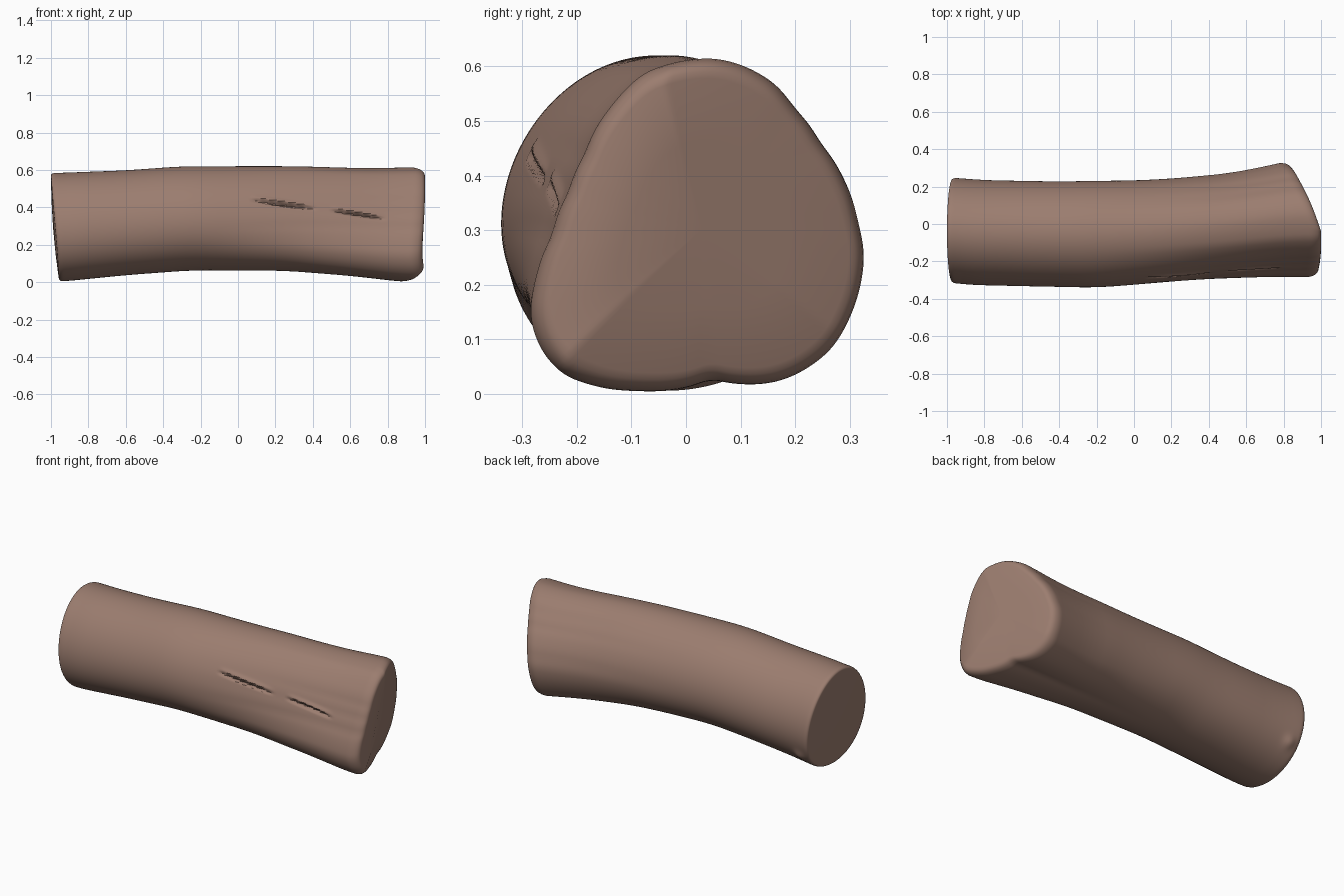
import bpy, bmesh, math

if "Cube" in bpy.data.objects:
    bpy.data.objects.remove(bpy.data.objects["Cube"])

NS, NA = 130, 240          # rings along the log, points around it

# Log outline along x: lowest/highest z and nearest/farthest y
TOP = [(-1, .583), (-.6, .598), (-.3, .62), (.3, .621), (.7, .61), (.98, .617)]
BOTTOM = [(-.96, .002), (-.6, .038), (-.25, .064), (.25, .06), (.6, .034), (.9, .002)]
BACK = [(-1, .25), (-.8, .234), (-.4, .227), (0, .234), (.2, .245), (.5, .272), (.7, .308), (.85, .343)]
FRONT = [(-1, -.31), (-.9, -.325), (-.6, -.332), (-.2, -.34), (.1, -.325), (.4, -.305), (.7, -.287), (.97, -.285)]

# Cross-section (y, z) of the pear-shaped right end
PEAR = [(.05, .617), (.1, .605), (.16, .572), (.2, .525), (.25, .46), (.295, .395), (.325, .315),
        (.34, .25), (.333, .185), (.31, .12), (.28, .07), (.235, .035), (.19, .015), (.15, .008),
        (.1, .01), (.045, .022), (0, .006), (-.09, .002), (-.16, .01), (-.23, .035), (-.27, .08),
        (-.29, .14), (-.28, .21), (-.25, .29), (-.22, .37), (-.19, .44), (-.14, .53), (-.08, .59), (0, .614)]


def lerp_table(tab, x):
    if x <= tab[0][0]:
        return tab[0][1]
    for (a, va), (b, vb) in zip(tab, tab[1:]):
        if x <= b:
            return va + (vb - va) * (x - a) / (b - a)
    return tab[-1][1]


def smooth(tab, x):
    return sum(lerp_table(tab, x + d) for d in (-.08, -.04, 0, .04, .08)) / 5


def step(a, b, x):
    t = min(1, max(0, (x - a) / (b - a)))
    return t * t * (3 - 2 * t)


# Pear section as radius by angle inside a unit box
polar = []
for y, z in PEAR:
    u, v = (y - .025) / .315, (z - .31) / .308
    polar.append((math.atan2(v, u) % math.tau, math.hypot(u, v)))
polar.sort()
polar = [(a - math.tau, r) for a, r in polar[-4:]] + polar + [(a + math.tau, r) for a, r in polar[:4]]


def pear(a):
    return sum(lerp_table(polar, a + d) for d in (-.06, -.03, 0, .03, .06)) / 5


ANG = [math.tau * j / NA for j in range(NA)]
PEAR_R = [pear(a) for a in ANG]


def place(x, j, k):
    """Point of the outline at x, angle j, scaled by k."""
    a, w = ANG[j], step(-.3, .95, x)
    r = 1 + (PEAR_R[j] - 1) * w
    u, v = r * math.cos(a), r * math.sin(a)
    v -= .1 * (1 - w) * (1 - v * v) if abs(v) < 1 else 0      # widest a little low
    y0, y1, z0, z1 = smooth(FRONT, x), smooth(BACK, x), smooth(BOTTOM, x), smooth(TOP, x)
    return (y0 + y1) / 2 + k * u * (y1 - y0) / 2, (z0 + z1) / 2 + k * v * (z1 - z0) / 2


def left_x(y, z):
    return -1 + .045 * (max(0, .58 - z) / .58) ** 2 + .015 * min(1, abs(y + .04) / .29) ** 2


def right_x(y, z):
    raw = .99 - .36 * y - .13 * (.6 - z) - .12 * max(0, .12 - z)
    lim = 1 - .9 * max(0, -.12 - y) ** 2
    return min(raw, lim)


def crack(x, y, z):
    """Split in the bark: a groove with a raised lip above it."""
    if y > -.1:
        return 0
    d = 0
    for xa, xb, za, zb in ((.07, .41, .44, .392), (.5, .78, .383, .338)):
        if xa < x < xb:
            t = (x - xa) / (xb - xa)
            s = z - (za + (zb - za) * t)
            fade = math.sin(math.pi * t) ** .5
            d += fade * (.008 * math.exp(-((s - .014) / .012) ** 2) - .022 * math.exp(-(s / .007) ** 2))
    return d


# Rings: (position 0..1, scale, push in from the end)
rings = [(0, .5, 0), (0, .9, 0), (0, .955, 0), (0, .975, .002), (0, .99, .008), (0, .998, .016)]
rings += [(i / NS, 1, .025 * (1 - i / NS) - .05 * (i / NS)) for i in range(NS + 1)]
rings += [(1, .992, -.035), (1, .975, -.019), (1, .95, -.008), (1, .92, -.002), (1, .88, 0), (1, .5, 0)]

bm = bmesh.new()
loops = []
for t, k, push in rings:
    loop = []
    for j in range(NA):
        x = -1 + 2 * t
        for _ in range(3):                      # settle x on the slanted ends
            y, z = place(x, j, k)
            x = left_x(y, z) * (1 - t) + right_x(y, z) * t + push
        d = crack(x, y, z)
        d += .012 * math.exp(-((x + .9) / .03) ** 2 - ((z - .13) / .03) ** 2) * (y > 0)   # small knot
        cy, cz = y + .03, z - .31
        n = math.hypot(cy, cz)
        loop.append(bm.verts.new((x, y + (1 if y > 0 else .95) * d * cy / n, max(0, z + d * cz / n))))
    loops.append(loop)
for a, b in zip(loops, loops[1:]):
    for j in range(NA):
        m = (j + 1) % NA
        bm.faces.new((a[j], a[m], b[m], b[j]))

# Close the cut ends with fans
for loop, end in ((loops[0], left_x), (loops[-1], right_x)):
    y = sum(v.co.y for v in loop) / NA
    z = sum(v.co.z for v in loop) / NA
    c = bm.verts.new((end(y, z), y, z))
    for j in range(NA):
        bm.faces.new((loop[j], loop[(j + 1) % NA], c))
bmesh.ops.recalc_face_normals(bm, faces=bm.faces)

mesh = bpy.data.meshes.new("log")
bm.to_mesh(mesh)
bm.free()
log = bpy.data.objects.new("log", mesh)
bpy.context.collection.objects.link(log)

wood = bpy.data.materials.new("brown wood")
wood.diffuse_color = (.33, .205, .16, 1)
wood.use_nodes = True
wood.node_tree.nodes["Principled BSDF"].inputs["Base Color"].default_value = wood.diffuse_color
mesh.materials.append(wood)

bpy.context.view_layer.objects.active = log
log.select_set(True)
bpy.ops.object.shade_smooth_by_angle(angle=math.radians(40))
